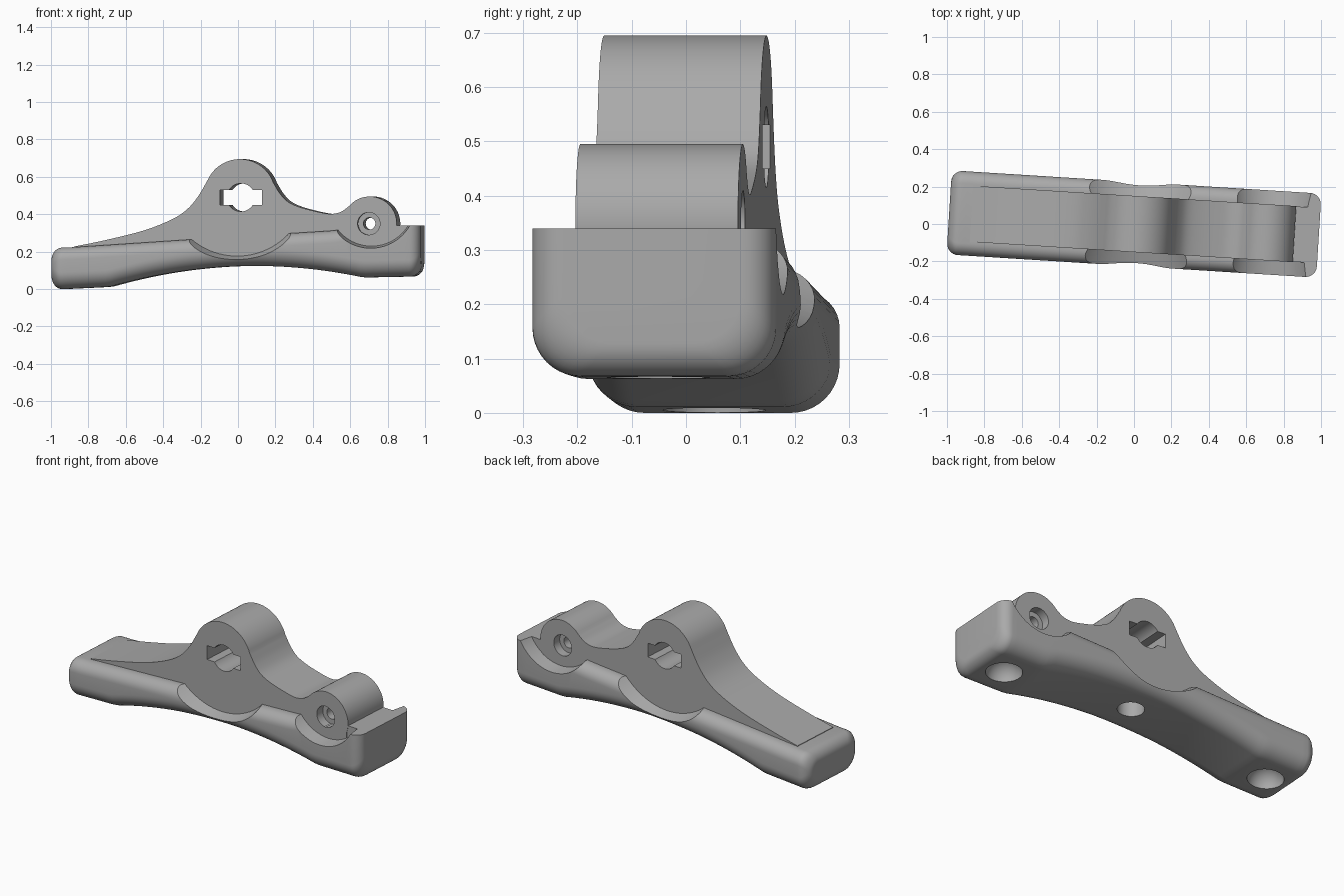
import bpy, bmesh, math
from mathutils import Matrix, Vector

cube = bpy.data.objects.get("Cube")
if cube:
    bpy.data.objects.remove(cube)

HALF_L, HALF_W, PLATE_Y = 0.99, 0.225, 0.15
END_R, LOW_R, TOP_R = 0.06, 0.09, 0.065


def finish(bm, name):
    bmesh.ops.recalc_face_normals(bm, faces=bm.faces)
    mesh = bpy.data.meshes.new(name)
    bm.to_mesh(mesh)
    bm.free()
    obj = bpy.data.objects.new(name, mesh)
    bpy.context.collection.objects.link(obj)
    return obj


def combine(target, tool, operation):
    tool.hide_render = True
    mod = target.modifiers.new("combine", "BOOLEAN")
    mod.operation, mod.solver, mod.object = operation, "EXACT", tool
    bpy.context.view_layer.objects.active = target
    bpy.ops.object.modifier_apply(modifier=mod.name)
    bpy.data.objects.remove(tool)


def cone(name, center, r1, r2, depth, tilt=0, segments=64):
    bm = bmesh.new()
    bmesh.ops.create_cone(bm, cap_ends=True, segments=segments, radius1=r1, radius2=r2, depth=depth,
                          matrix=Matrix.Translation(center) @ Matrix.Rotation(tilt, 4, "X"))
    return finish(bm, name)


def box(name, center, size):
    bm = bmesh.new()
    bmesh.ops.create_cube(bm, size=1, matrix=Matrix.Translation(center) @ Matrix.Diagonal((*size, 1)))
    return finish(bm, name)


def arc(cx, cz, r, start, end, n):
    angles = [math.radians(start + (end - start) * i / n) for i in range(n + 1)]
    return [(cx + r * math.cos(a), cz + r * math.sin(a)) for a in angles]


def smooth_path(pts, steps=6):
    p = [Vector(q) for q in pts]
    p = [2 * p[0] - p[1]] + p + [2 * p[-1] - p[-2]]
    out = []
    for i in range(1, len(p) - 2):
        a, b, c, d = p[i - 1:i + 3]
        for k in range(steps):
            t = k / steps
            out.append(0.5 * (2 * b + (c - a) * t + (2 * a - 5 * b + 4 * c - d) * t ** 2
                              + (3 * b - a - 3 * c + d) * t ** 3))
    return [tuple(q) for q in out] + [tuple(pts[-1])]


def interp(x, pts):
    for (x0, z0), (x1, z1) in zip(pts, pts[1:]):
        if x <= x1:
            return z0 + (z1 - z0) * (x - x0) / (x1 - x0)
    return pts[-1][1]


def underside(x):
    if x < -0.68:
        return max(0, 0.012 * (x + 0.93) / 0.25)
    if x > 0.68:
        return 0.062 + 0.02 * (x - 0.68)
    return 0.037 + 0.05 * x / 1.36 + 0.085 * (1 - (x / 0.68) ** 2)


TOP_LINE = [(-1, 0.22), (-0.87, 0.224), (-0.25, 0.265), (0.51, 0.312), (0.75, 0.34), (0.9, 0.41), (1, 0.41)]


def section(x):
    """Rounded rectangular slice of the base, shrinking towards both ends."""
    d = min(END_R, HALF_L - abs(x))
    inset = END_R - math.sqrt(max(0, END_R ** 2 - (END_R - d) ** 2))
    w, low = HALF_W - inset, underside(x) + inset
    top = interp(x, TOP_LINE) - (inset if x < 0 else 0)
    low_r = min(LOW_R, (top - low) * 0.55)
    top_r = min(TOP_R, (top - low) * 0.4)
    right = arc(w - low_r, low + low_r, low_r, -90, 0, 10) + arc(w - top_r, top - top_r, top_r, 0, 90, 8)
    return [(x, y, z) for y, z in right] + [(x, -y, z) for y, z in reversed(right)]


# Long base, lofted through slices
end_steps = [END_R * (1 - math.cos(math.pi / 2 * i / 8)) for i in range(9)]
inner = HALF_L - END_R
stations = [-HALF_L + s for s in end_steps]
stations += [-inner + 2 * inner * i / 64 for i in range(1, 64)]
stations += [HALF_L - s for s in reversed(end_steps)]
bm = bmesh.new()
rings = [[bm.verts.new(co) for co in section(x)] for x in stations]
for a, b in zip(rings, rings[1:]):
    for i in range(len(a)):
        j = (i + 1) % len(a)
        bm.faces.new((a[i], a[j], b[j], b[i]))
bm.faces.new(rings[0])
bm.faces.new(rings[-1])
body = finish(bm, "bracket_body")

# Flat top of the end stop
combine(body, box("stop_trim", (0.95, 0, 0.44), (0.3, 0.8, 0.2)), "DIFFERENCE")

# Scallops beside the two bosses, on both sides
for side in (-1, 1):
    for x, z, r_in, r_out in ((0.005, 0.555, 0.378, 0.41), (0.725, 0.46, 0.23, 0.245)):
        y = side * (PLATE_Y - 0.002 + 0.05)
        tool = cone("scallop_cutter", (x, y, z), r_in, r_out, 0.1, -side * math.pi / 2, 96)
        combine(body, tool, "DIFFERENCE")

# Upright plate with the large and small boss
outline = [(-0.87, 0.12)]
outline += smooth_path([(-0.87, 0.227), (-0.7, 0.262), (-0.5, 0.312), (-0.35, 0.37),
                        (-0.265, 0.425), (-0.205, 0.495), (-0.152, 0.585)])[:-1]
outline += arc(0.02, 0.505, 0.19, 155, 20, 28)[:-1]
outline += smooth_path([(0.198, 0.57), (0.235, 0.51), (0.28, 0.465), (0.35, 0.435),
                        (0.45, 0.41), (0.51, 0.402), (0.56, 0.413), (0.604, 0.443)])[:-1]
outline += arc(0.715, 0.35, 0.145, 140, -20, 28)
outline += [(0.85, 0.15), (0.3, 0.16), (-0.25, 0.16)]
bm = bmesh.new()
face = bm.faces.new([bm.verts.new((x, -PLATE_Y, z)) for x, z in outline])
new = bmesh.ops.extrude_face_region(bm, geom=[face])["geom"]
bmesh.ops.translate(bm, vec=(0, 2 * PLATE_Y, 0), verts=[v for v in new if isinstance(v, bmesh.types.BMVert)])
combine(body, finish(bm, "upright_plate"), "UNION")

# Keyed bore through the large boss
quarter = math.pi / 2
combine(body, cone("bore_cutter", (0.025, 0, 0.49), 0.075, 0.075, 0.6, quarter), "DIFFERENCE")
combine(body, box("key_cutter", (0.025, 0, 0.49), (0.225, 0.6, 0.08)), "DIFFERENCE")

# Bolt hole with counterbores in the small boss
combine(body, cone("bolt_cutter", (0.71, 0, 0.35), 0.032, 0.032, 0.6, quarter), "DIFFERENCE")
for side in (-1, 1):
    tool = cone("counterbore_cutter", (0.71, side * PLATE_Y, 0.35), 0.06, 0.06, 0.1, quarter)
    combine(body, tool, "DIFFERENCE")

# Round dimples and the central blind hole underneath
for x in (-0.83, 0.82):
    bm = bmesh.new()
    bmesh.ops.create_uvsphere(bm, u_segments=40, v_segments=20, radius=0.095,
                              matrix=Matrix.Translation((x, 0, underside(x) - 0.005)))
    combine(body, finish(bm, "dimple_cutter"), "DIFFERENCE")
combine(body, cone("underside_hole_cutter", (0.02, 0, 0.12), 0.07, 0.07, 0.2), "DIFFERENCE")

# Plain grey finish
grey = bpy.data.materials.new("plain_grey")
grey.use_nodes = True
color = (0.4, 0.4, 0.4, 1)
grey.diffuse_color = color
grey.node_tree.nodes["Principled BSDF"].inputs["Base Color"].default_value = color
body.data.materials.clear()
body.data.materials.append(grey)

# Slight turn about the vertical axis
body.data.transform(Matrix.Rotation(math.radians(-3.6), 4, "Z"))
bpy.ops.object.select_all(action="DESELECT")
body.select_set(True)
bpy.context.view_layer.objects.active = body
bpy.ops.object.shade_smooth_by_angle(angle=math.radians(30))
